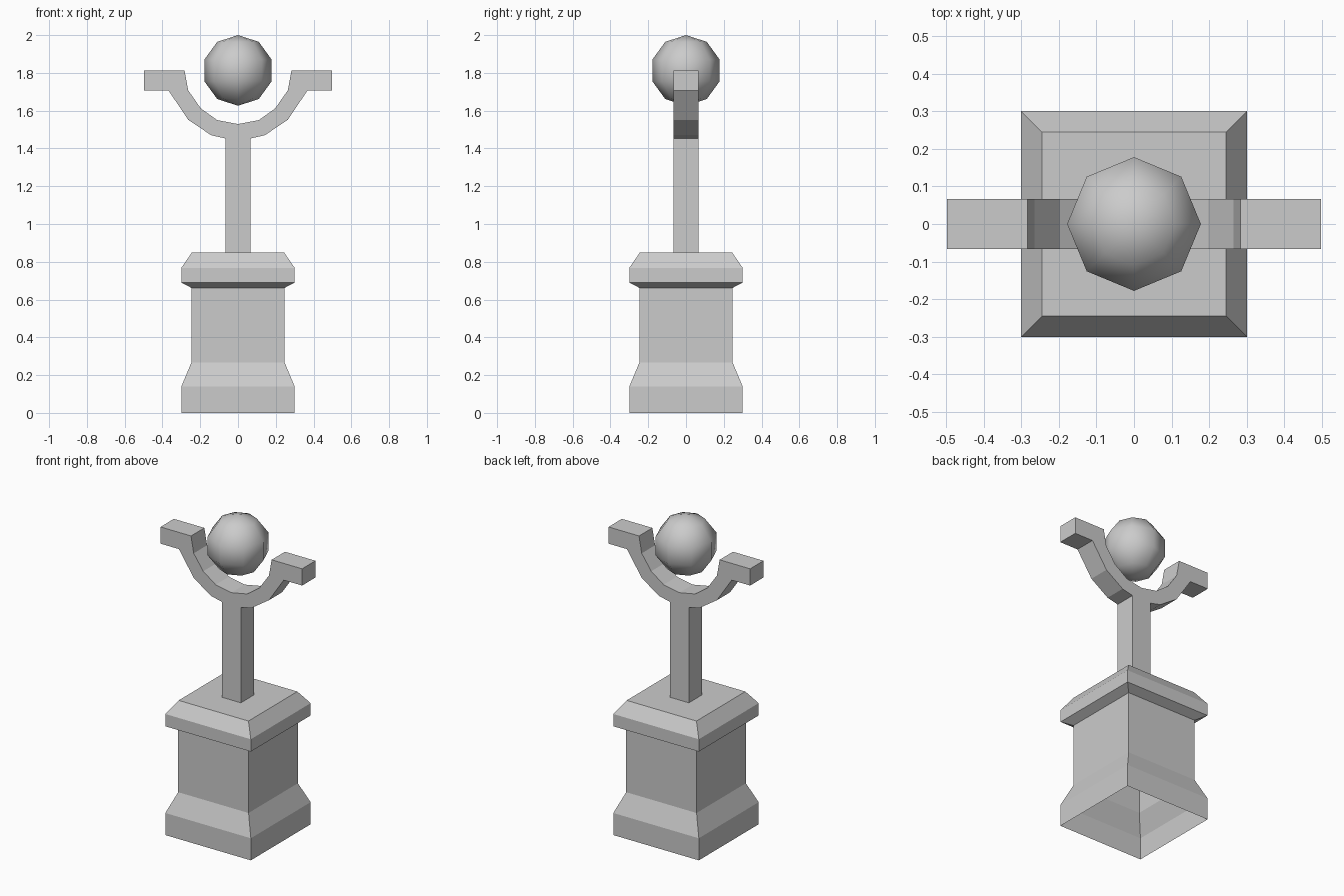
import bpy, bmesh

if "Cube" in bpy.data.objects:
    bpy.data.objects.remove(bpy.data.objects["Cube"])


def add_object(name, bm):
    bmesh.ops.recalc_face_normals(bm, faces=bm.faces)
    mesh = bpy.data.meshes.new(name)
    bm.to_mesh(mesh)
    bm.free()
    obj = bpy.data.objects.new(name, mesh)
    bpy.context.collection.objects.link(obj)
    return obj


def square_stack(name, profile):
    """Square rings of (half width, z) joined upward; open below, capped on top."""
    bm = bmesh.new()
    rings = [[bm.verts.new((sx * w, sy * w, z))
              for sx, sy in ((-1, -1), (1, -1), (1, 1), (-1, 1))]
             for w, z in profile]
    for a, b in zip(rings, rings[1:]):
        for i in range(4):
            j = (i + 1) % 4
            bm.faces.new((a[i], a[j], b[j], b[i]))
    bm.faces.new(rings[-1])
    return add_object(name, bm)


def extruded_outline(name, points, half_depth):
    """Front-view outline extruded evenly along y."""
    bm = bmesh.new()
    face = bm.faces.new([bm.verts.new((x, -half_depth, z)) for x, z in points])
    out = bmesh.ops.extrude_face_region(bm, geom=[face], use_keep_orig=True)
    moved = [v for v in out["geom"] if isinstance(v, bmesh.types.BMVert)]
    bmesh.ops.translate(bm, verts=moved, vec=(0, 2 * half_depth, 0))
    return add_object(name, bm)


# Pedestal with flared foot and chamfered cap
square_stack("pedestal", [(0.30, 0), (0.30, 0.14), (0.247, 0.266), (0.247, 0.662),
                          (0.30, 0.69), (0.30, 0.768), (0.245, 0.848)])

# Post and curved cradle in one outline, mirrored from the right half
right = [(0.067, 0.848), (0.067, 1.453), (0.142, 1.47), (0.263, 1.551),
         (0.368, 1.707), (0.497, 1.707), (0.497, 1.813), (0.283, 1.813),
         (0.264, 1.708), (0.197, 1.612), (0.11, 1.55)]
left = [(-x, z) for x, z in reversed(right)]
extruded_outline("post_and_cradle", right + [(0, 1.529)] + left, 0.067)

# Ball hovering in the cradle
bpy.ops.mesh.primitive_uv_sphere_add(segments=8, ring_count=5, radius=0.187,
                                     location=(0, 0, 1.813))
ball = bpy.context.object
ball.name = "ball"
bpy.ops.object.shade_smooth()
